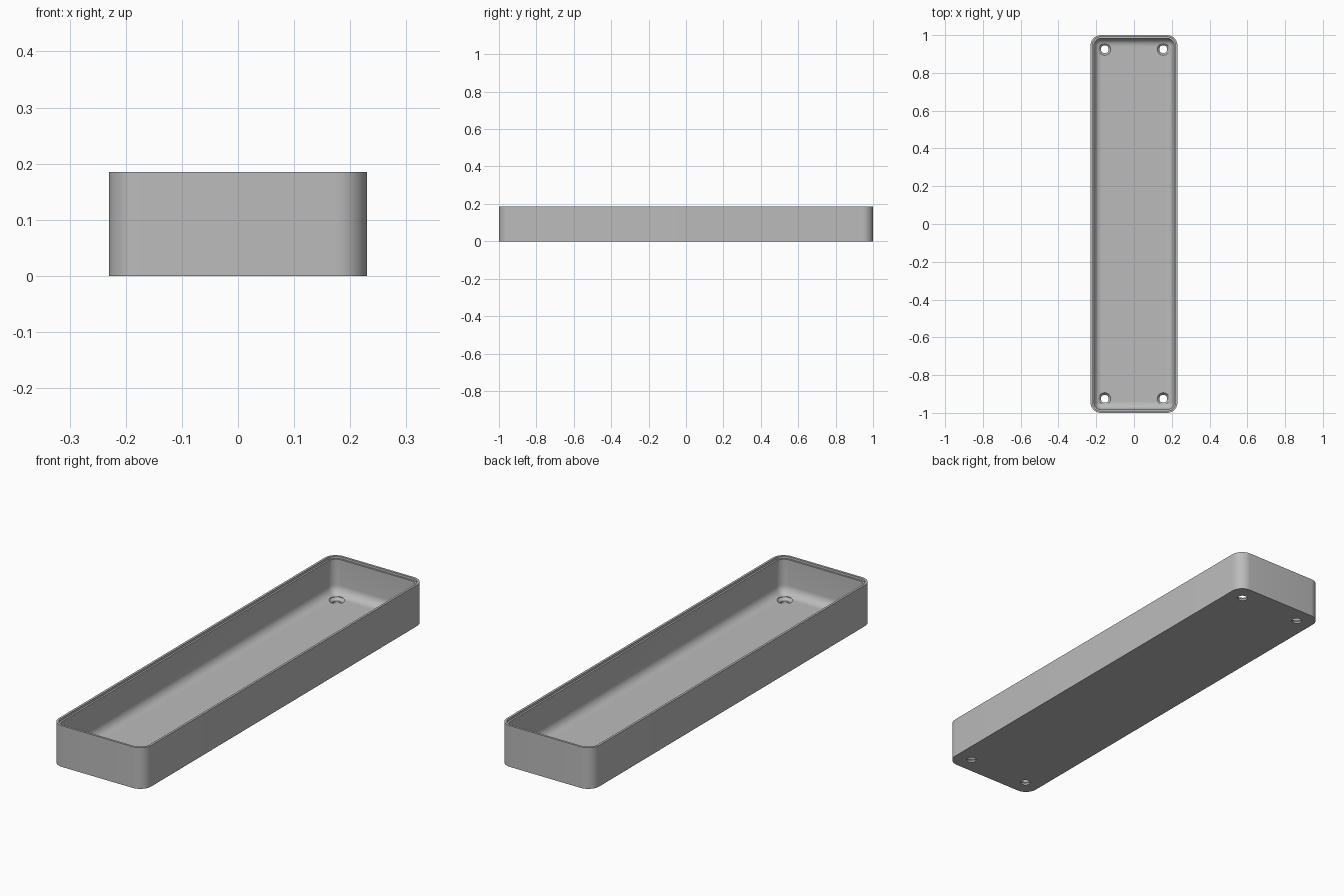
import bpy, bmesh, math

HALF_X, HALF_Y, HEIGHT = 0.23, 1.0, 0.185
CORNER, FLOOR, WALL, FILLET = 0.055, 0.02, 0.018, 0.04
HOLE_X, HOLE_Y = 0.155, 0.925

old = bpy.data.objects.get("Cube")
if old:
    bpy.data.objects.remove(old, do_unlink=True)

grey = bpy.data.materials.new("plain_grey")
grey.use_nodes = True
colour = (0.5, 0.5, 0.5, 1)
grey.diffuse_color = colour
grey.node_tree.nodes["Principled BSDF"].inputs["Base Color"].default_value = colour


def rounded_ring(bm, inset, z, steps=10):
    """Rounded rectangle of vertices, inset from the outer wall."""
    radius = max(CORNER - inset, 0.004)
    cx, cy = HALF_X - inset - radius, HALF_Y - inset - radius
    ring = []
    for quarter, (sx, sy) in enumerate([(1, 1), (-1, 1), (-1, -1), (1, -1)]):
        for i in range(steps + 1):
            a = math.pi / 2 * (quarter + i / steps)
            ring.append(bm.verts.new((sx * cx + radius * math.cos(a),
                                      sy * cy + radius * math.sin(a), z)))
    return ring


def finish(bm, name):
    bmesh.ops.recalc_face_normals(bm, faces=bm.faces[:])
    mesh = bpy.data.meshes.new(name)
    bm.to_mesh(mesh)
    bm.free()
    obj = bpy.data.objects.new(name, mesh)
    bpy.context.collection.objects.link(obj)
    mesh.materials.append(grey)
    return obj


# Tray section: outer wall, rim, stepped lip, inner wall, floor fillet
section = [(0, 0), (0, HEIGHT), (0.01, HEIGHT), (0.01, HEIGHT - 0.01),
           (WALL, HEIGHT - 0.01)]
for i in range(9):
    a = math.pi / 2 * i / 8
    section.append((WALL + FILLET * (1 - math.cos(a)),
                    FLOOR + FILLET * (1 - math.sin(a))))

bm = bmesh.new()
rings = [rounded_ring(bm, inset, z) for inset, z in section]
for low, high in zip(rings, rings[1:]):
    for i in range(len(low)):
        j = (i + 1) % len(low)
        bm.faces.new((low[i], low[j], high[j], high[i]))
bm.faces.new(rings[0])
bm.faces.new(rings[-1])
tray = finish(bm, "tray")

# Countersunk screw holes in the four corners
bm = bmesh.new()
hole_section = [(0.021, -0.02), (0.021, 0.008), (0.032, FLOOR), (0.032, 0.06)]
sides = 32
for sx in (-1, 1):
    for sy in (-1, 1):
        loops = [[bm.verts.new((sx * HOLE_X + r * math.cos(math.tau * i / sides),
                                sy * HOLE_Y + r * math.sin(math.tau * i / sides), z))
                  for i in range(sides)] for r, z in hole_section]
        for low, high in zip(loops, loops[1:]):
            for i in range(sides):
                j = (i + 1) % sides
                bm.faces.new((low[i], low[j], high[j], high[i]))
        bm.faces.new(loops[0])
        bm.faces.new(loops[-1])
cutter = finish(bm, "hole_cutter")
cutter.hide_render = True

bpy.ops.object.select_all(action="DESELECT")
bpy.context.view_layer.objects.active = tray
tray.select_set(True)
cut = tray.modifiers.new("screw_holes", "BOOLEAN")
cut.operation = "DIFFERENCE"
cut.solver = "EXACT"
cut.object = cutter
bpy.ops.object.modifier_apply(modifier=cut.name)
bpy.data.objects.remove(cutter, do_unlink=True)

bpy.ops.object.shade_smooth_by_angle(angle=math.radians(30))
